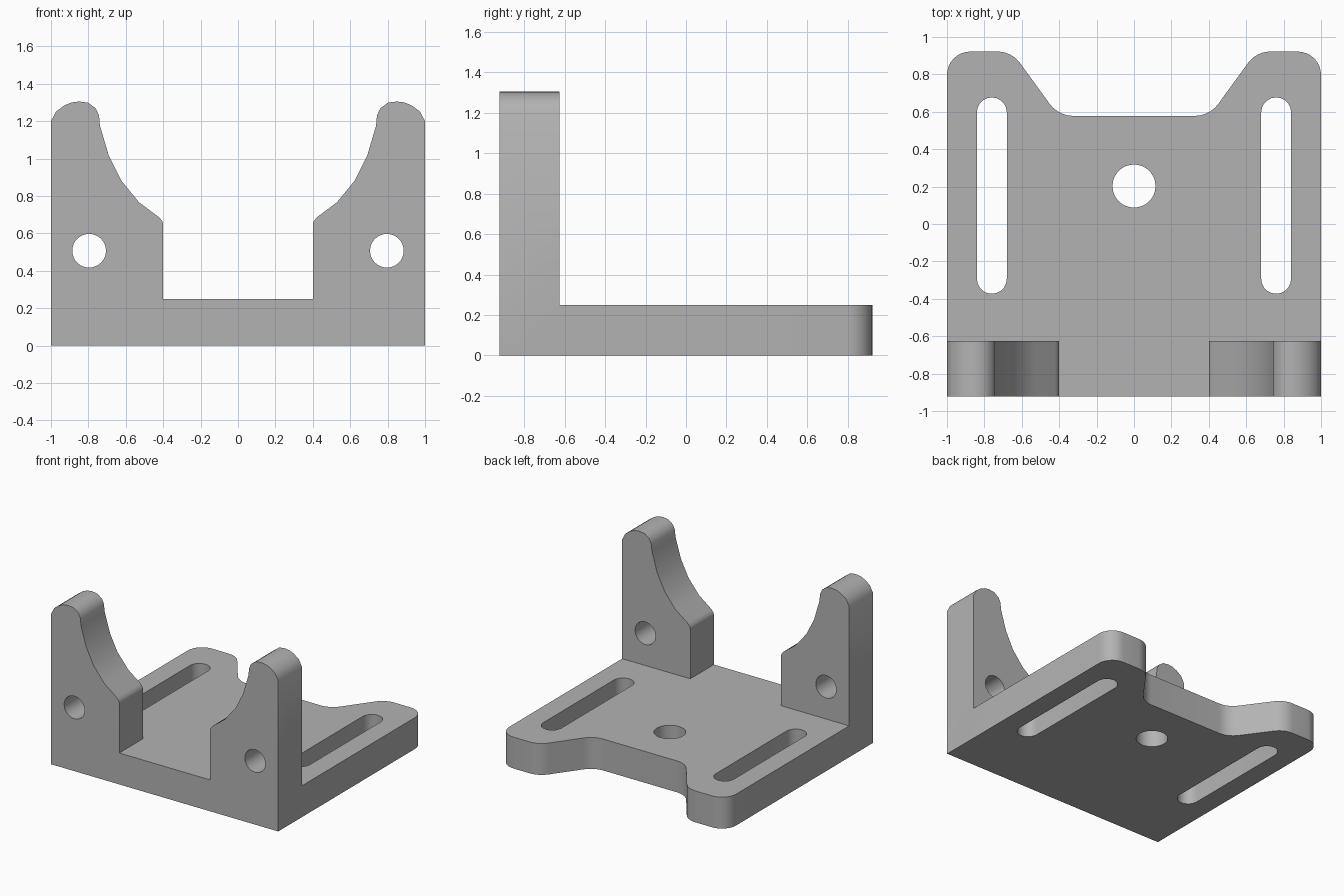
import bpy, bmesh, math
from mathutils import Vector

cube = bpy.data.objects.get("Cube")
if cube:
    bpy.data.objects.remove(cube, do_unlink=True)

grey = bpy.data.materials.new("plain grey")
grey.use_nodes = True
grey.diffuse_color = (0.45, 0.45, 0.45, 1)
grey.node_tree.nodes["Principled BSDF"].inputs["Base Color"].default_value = grey.diffuse_color

FRONT, BACK, INNER = -0.922, 0.922, -0.625
THICK = 0.25


def fillet(corners, steps=8):
    """Round each (x, y, radius) corner of a closed outline."""
    out = []
    for i, (x, y, r) in enumerate(corners):
        p = Vector((x, y))
        if r == 0:
            out.append(p)
            continue
        a = (Vector(corners[i - 1][:2]) - p).normalized()
        b = (Vector(corners[(i + 1) % len(corners)][:2]) - p).normalized()
        half = a.angle(b) / 2
        centre = p + (a + b).normalized() * (r / math.sin(half))
        start = p + a * (r / math.tan(half)) - centre
        end = p + b * (r / math.tan(half)) - centre
        sweep = math.pi - 2 * half
        for k in range(steps + 1):
            t = k / steps
            out.append(centre + (start * math.sin((1 - t) * sweep)
                                 + end * math.sin(t * sweep)) / math.sin(sweep))
    return out


def circle(cx, cy, r, n=32):
    return [Vector((cx + r * math.cos(2 * math.pi * k / n),
                    cy + r * math.sin(2 * math.pi * k / n))) for k in range(n)]


def slot(cx, low, high, r, n=10):
    arc = [math.pi * k / n for k in range(n + 1)]
    top = [Vector((cx + r * math.cos(a), high - r + r * math.sin(a))) for a in arc]
    return top + [Vector((cx - r * math.cos(a), low + r - r * math.sin(a))) for a in arc]


def prism(name, loops, place, direction):
    """Fill an outline with holes and extrude it into a solid."""
    bm = bmesh.new()
    edges = []
    for loop in loops:
        vs = [bm.verts.new(place(p)) for p in loop]
        edges += [bm.edges.new((vs[i - 1], vs[i])) for i in range(len(vs))]
    bmesh.ops.triangle_fill(bm, edges=edges, use_beauty=True, use_dissolve=False)
    res = bmesh.ops.extrude_face_region(bm, geom=bm.faces[:], use_keep_orig=True)
    moved = [v for v in res["geom"] if isinstance(v, bmesh.types.BMVert)]
    bmesh.ops.translate(bm, verts=moved, vec=direction)
    bmesh.ops.recalc_face_normals(bm, faces=bm.faces[:])
    mesh = bpy.data.meshes.new(name)
    bm.to_mesh(mesh)
    bm.free()
    mesh.materials.append(grey)
    obj = bpy.data.objects.new(name, mesh)
    bpy.context.collection.objects.link(obj)
    return obj


# Base plate with a recessed back edge, two slots and a centre hole
half = [(1, FRONT, 0), (1, BACK, 0.125), (0.654, BACK, 0.15), (0.404, 0.578, 0.16)]
outline = fillet(half + [(-x, y, r) for x, y, r in reversed(half)])
holes = [slot(s * 0.76, -0.373, 0.677, 0.08) for s in (-1, 1)] + [circle(0, 0.203, 0.115)]
bracket = prism("angle_bracket", [outline] + holes,
                lambda p: (p.x, p.y, 0), (0, 0, THICK))

# Upright ears with a concave inner edge and a bolt hole
ear = [(0.4, 0), (1, 0), (1, 1.2), (0.973, 1.251), (0.93, 1.283), (0.89, 1.3),
       (0.85, 1.305), (0.802, 1.299), (0.76, 1.268), (0.743, 1.23), (0.738, 1.175),
       (0.69, 1.013), (0.624, 0.882), (0.53, 0.767), (0.422, 0.686), (0.405, 0.665), (0.4, 0.647)]
ears = []
for side, name in ((1, "left_ear"), (-1, "right_ear")):
    loops = [[Vector(p) for p in ear], circle(0.796, 0.507, 0.09)]
    ears.append(prism(name, loops, lambda p: (side * p.x, FRONT, p.y),
                      (0, INNER - FRONT, 0)))

# Weld the ears to the plate as one solid
for obj in ears:
    mod = bracket.modifiers.new("weld " + obj.name, 'BOOLEAN')
    mod.operation = 'UNION'
    mod.solver = 'EXACT'
    mod.object = obj
depsgraph = bpy.context.evaluated_depsgraph_get()
welded = bpy.data.meshes.new_from_object(bracket.evaluated_get(depsgraph))
bracket.modifiers.clear()
bracket.data = welded
for obj in ears:
    bpy.data.objects.remove(obj, do_unlink=True)

# Merge coplanar faces so the flat sides are seamless
bm = bmesh.new()
bm.from_mesh(welded)
bmesh.ops.remove_doubles(bm, verts=bm.verts[:], dist=0.0001)
bmesh.ops.dissolve_limit(bm, angle_limit=math.radians(0.5),
                         verts=bm.verts[:], edges=bm.edges[:])
bm.to_mesh(welded)
bm.free()

bpy.ops.object.select_all(action='DESELECT')
bracket.select_set(True)
bpy.context.view_layer.objects.active = bracket
bpy.ops.object.shade_smooth_by_angle(angle=math.radians(32))
